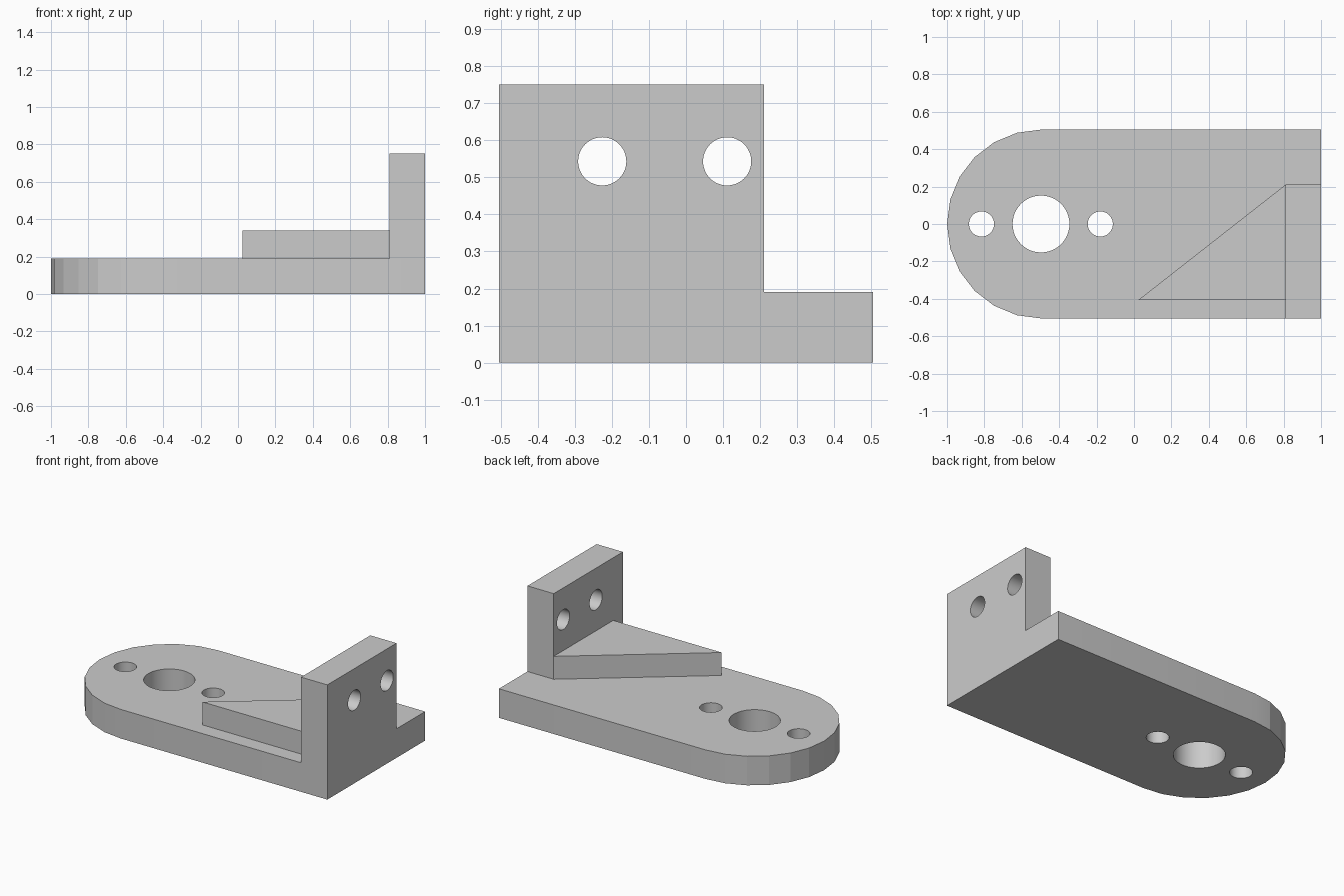
import bpy, bmesh, math
from mathutils import Matrix, Vector

if "Cube" in bpy.data.objects:
    bpy.data.objects.remove(bpy.data.objects["Cube"], do_unlink=True)

grey = bpy.data.materials.new("plain grey")
grey.use_nodes = True
COLOUR = (0.6, 0.6, 0.6, 1)
grey.diffuse_color = COLOUR
grey.node_tree.nodes["Principled BSDF"].inputs["Base Color"].default_value = COLOUR

HALF, THICK = 0.505, 0.19      # plate half width and thickness
WALL_X = 0.81                  # inner face of the upright wall


def add_object(name, bm):
    bmesh.ops.recalc_face_normals(bm, faces=bm.faces)
    mesh = bpy.data.meshes.new(name)
    bm.to_mesh(mesh)
    bm.free()
    mesh.materials.append(grey)
    obj = bpy.data.objects.new(name, mesh)
    bpy.context.collection.objects.link(obj)
    return obj


def prism(name, outline, z0, z1):
    """Extrude a flat outline from z0 up to z1."""
    bm = bmesh.new()
    face = bm.faces.new([bm.verts.new((x, y, z0)) for x, y in outline])
    top = bmesh.ops.extrude_face_region(bm, geom=[face])["geom"]
    bmesh.ops.translate(bm, vec=(0, 0, z1 - z0),
                        verts=[v for v in top if isinstance(v, bmesh.types.BMVert)])
    return add_object(name, bm)


def drill(target, name, centre, radius, axis="Z"):
    """Cut a round through hole along the given axis."""
    bm = bmesh.new()
    turn = Matrix.Rotation(math.pi / 2, 4, "Y") if axis == "X" else Matrix()
    bmesh.ops.create_cone(bm, cap_ends=True, segments=48, radius1=radius,
                          radius2=radius, depth=0.6,
                          matrix=Matrix.Translation(Vector(centre)) @ turn)
    cutter = add_object(name, bm)
    cutter.hide_render = True
    cutter.hide_set(True)
    cutter.display_type = "WIRE"
    mod = target.modifiers.new(name, "BOOLEAN")
    mod.operation, mod.solver, mod.object = "DIFFERENCE", "EXACT", cutter
    # Bake the cut and drop the helper
    graph = bpy.context.evaluated_depsgraph_get()
    baked = bpy.data.meshes.new_from_object(target.evaluated_get(graph))
    target.modifiers.clear()
    target.data = baked
    bpy.data.objects.remove(cutter, do_unlink=True)


# Base plate with one faceted round end
arc = [math.radians(90 + 15 * i) for i in range(13)]
outline = [(HALF - 1 + HALF * math.cos(a), HALF * math.sin(a)) for a in arc]
base = prism("base_plate", outline + [(1, -HALF), (1, HALF)], 0, THICK)
for label, x, r in (("outer", -0.815, 0.067), ("centre", -0.497, 0.152), ("inner", -0.18, 0.067)):
    drill(base, label + "_hole", (x, 0, THICK / 2), r)

# Upright wall with two bolt holes
wall = prism("upright_wall", [(WALL_X, -HALF), (1, -HALF), (1, 0.21), (WALL_X, 0.21)], THICK, 0.75)
for label, y in (("front", -0.226), ("back", 0.111)):
    drill(wall, label + "_bolt_hole", (0.9, y, 0.543), 0.065, "X")

# Triangular brace lying on the plate against the wall
prism("triangular_brace", [(0.025, -0.405), (WALL_X, -0.405), (WALL_X, 0.21)], THICK, 0.34)

# Smooth hole walls, crisp edges elsewhere
for obj in (base, wall):
    bpy.ops.object.select_all(action="DESELECT")
    obj.select_set(True)
    bpy.context.view_layer.objects.active = obj
    bpy.ops.object.shade_smooth_by_angle(angle=math.radians(12))
